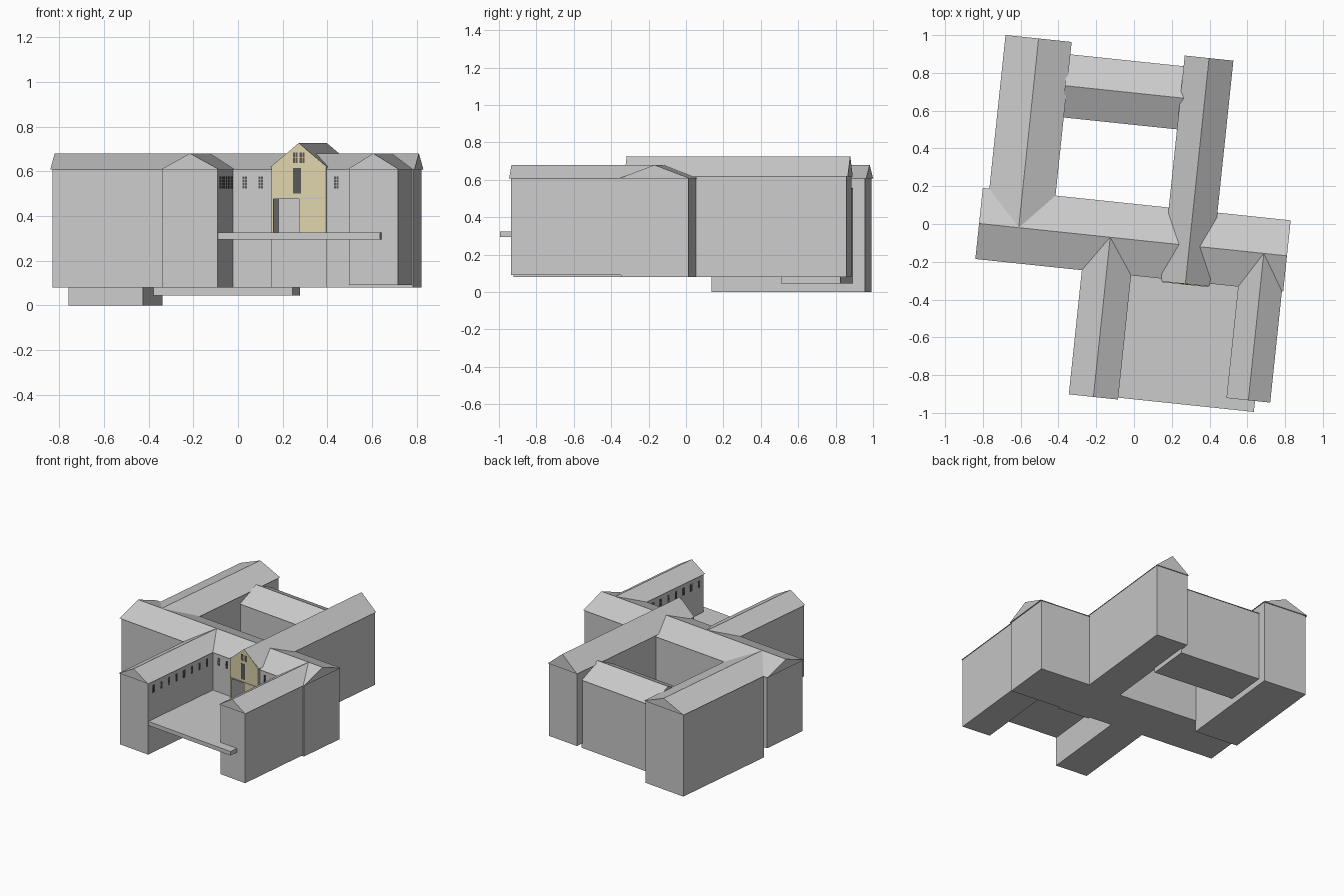
import bpy, bmesh, math
from mathutils import Matrix, Vector

if "Cube" in bpy.data.objects:
    bpy.data.objects.remove(bpy.data.objects["Cube"])

ROT = Matrix.Rotation(math.radians(-6), 4, 'Z')   # whole plan is turned on site


def material(name, rgb):
    m = bpy.data.materials.new(name)
    m.diffuse_color = (*rgb, 1)
    m.use_nodes = True
    m.node_tree.nodes["Principled BSDF"].inputs["Base Color"].default_value = m.diffuse_color
    return m


YELLOW = material("pale_render", (0.74, 0.66, 0.42))
DARK = material("dark_glass", (0.10, 0.10, 0.10))


def finish(name, bm, mat=None):
    bmesh.ops.recalc_face_normals(bm, faces=bm.faces)
    me = bpy.data.meshes.new(name)
    bm.to_mesh(me)
    bm.free()
    ob = bpy.data.objects.new(name, me)
    ob.matrix_world = ROT
    bpy.context.collection.objects.link(ob)
    if mat:
        me.materials.append(mat)
    return ob


def add_box(bm, u0, u1, v0, v1, z0, z1):
    m = (Matrix.Translation(((u0 + u1) / 2, (v0 + v1) / 2, (z0 + z1) / 2))
         @ Matrix.Diagonal((u1 - u0, v1 - v0, z1 - z0, 1)))
    bmesh.ops.create_cube(bm, size=1, matrix=m)


def box(name, *dims, mat=None):
    bm = bmesh.new()
    add_box(bm, *dims)
    return finish(name, bm, mat)


def prism(name, profile, start, end, axis, mat=None):
    """Extrude a (side, z) profile along u or v."""
    bm = bmesh.new()
    place = (lambda s, z: (s, start, z)) if axis == 'v' else (lambda s, z: (start, s, z))
    face = bm.faces.new([bm.verts.new(place(s, z)) for s, z in profile])
    res = bmesh.ops.extrude_face_region(bm, geom=[face])
    move = Vector((0, end - start, 0)) if axis == 'v' else Vector((end - start, 0, 0))
    bmesh.ops.translate(bm, vec=move,
                        verts=[g for g in res['geom'] if isinstance(g, bmesh.types.BMVert)])
    return finish(name, bm, mat)


def roof(name, s0, s1, start, end, axis, eave, ridge):
    prism(name, [(s0, eave), (s1, eave), ((s0 + s1) / 2, ridge)], start, end, axis)


# Main range across the site
main = box("main_range_walls", -0.806, 0.815, -0.264, 0.098, 0.08, 0.61)
roof("main_range_roof", -0.272, 0.106, -0.816, 0.823, 'u', 0.608, 0.68)

# North-west wing, reaching the ground
box("northwest_wing_walls", -0.772, -0.437, 0.09, 0.916, 0.0, 0.61)
roof("northwest_wing_roof", -0.781, -0.429, -0.083, 0.924, 'v', 0.608, 0.68)

# Lower link closing the north court
box("north_link_walls", -0.44, 0.19, 0.53, 0.850, 0.045, 0.552)
roof("north_link_roof", 0.522, 0.858, -0.44, 0.19, 'u', 0.55, 0.635)

# South wings either side of the terrace
box("southwest_wing_walls", -0.242, 0.006, -0.926, -0.2, 0.08, 0.61)
roof("southwest_wing_roof", -0.249, 0.013, -0.933, -0.083, 'v', 0.608, 0.68)
box("southeast_wing_walls", 0.590, 0.809, -0.857, -0.2, 0.09, 0.61)
roof("southeast_wing_roof", 0.583, 0.816, -0.865, -0.083, 'v', 0.608, 0.68)

# Taller wing running through the middle, with a gable to the terrace
tall = box("tall_wing_walls", 0.180, 0.427, -0.280, 0.908, 0.08, 0.62)
roof("tall_wing_roof", 0.174, 0.433, -0.283, 0.915, 'v', 0.618, 0.726)

# Terrace slab
box("terrace", 0.0, 0.735, -0.923, -0.26, 0.295, 0.325)

# Yellow gable front with a doorway notch
prism("gable_front",
      [(0.180, 0.325), (0.190, 0.325), (0.190, 0.475), (0.305, 0.475), (0.305, 0.325),
       (0.427, 0.325), (0.427, 0.62), (0.3035, 0.727), (0.180, 0.62)],
      -0.287, -0.279, 'v', YELLOW)
box("string_course", 0.180, 0.427, -0.291, -0.286, 0.476, 0.483)

# Deep entrance recess
cutter = box("entrance_cutter", 0.190, 0.305, -0.40, -0.08, 0.3255, 0.475)
cutter.hide_render = True
cutter.display_type = 'WIRE'
for ob in (main, tall):
    mod = ob.modifiers.new("entrance", 'BOOLEAN')
    mod.operation = 'DIFFERENCE'
    mod.solver = 'EXACT'
    mod.object = cutter

# Gable openings
box("gable_tall_window", 0.277, 0.313, -0.289, -0.285, 0.50, 0.615, mat=DARK)


def window(bm, side, wall, mid, z0, z1, width, rows):
    """Two columns of panes, proud of a wall facing south, east or west."""
    bar, ph, pw = 0.002, (z1 - z0) / rows, width / 2
    for c in range(2):
        for r in range(rows):
            a = mid - pw + c * pw + bar / 2
            b = z0 + r * ph
            if side == 'south':
                add_box(bm, a, a + pw - bar, wall - 0.002, wall + 0.002, b, b + ph - bar)
            else:
                add_box(bm, wall - 0.002, wall + 0.002, a, a + pw - bar, b, b + ph - bar)


def window_row(name, side, wall, mids, z0=0.522, z1=0.578, width=0.022, rows=4):
    bm = bmesh.new()
    for mid in mids:
        window(bm, side, wall, mid, z0, z1, width, rows)
    finish(name, bm, DARK)


window_row("attic_windows", 'south', -0.287, (0.288, 0.319), 0.638, 0.685, 0.024, 2)
window_row("main_range_windows", 'south', -0.264, (0.059, 0.131, 0.470, 0.542))
window_row("southwest_wing_windows", 'east', 0.006, [-0.87 + 0.078 * i for i in range(8)])
window_row("southeast_wing_windows", 'west', 0.590, [-0.81 + 0.078 * i for i in range(7)])
